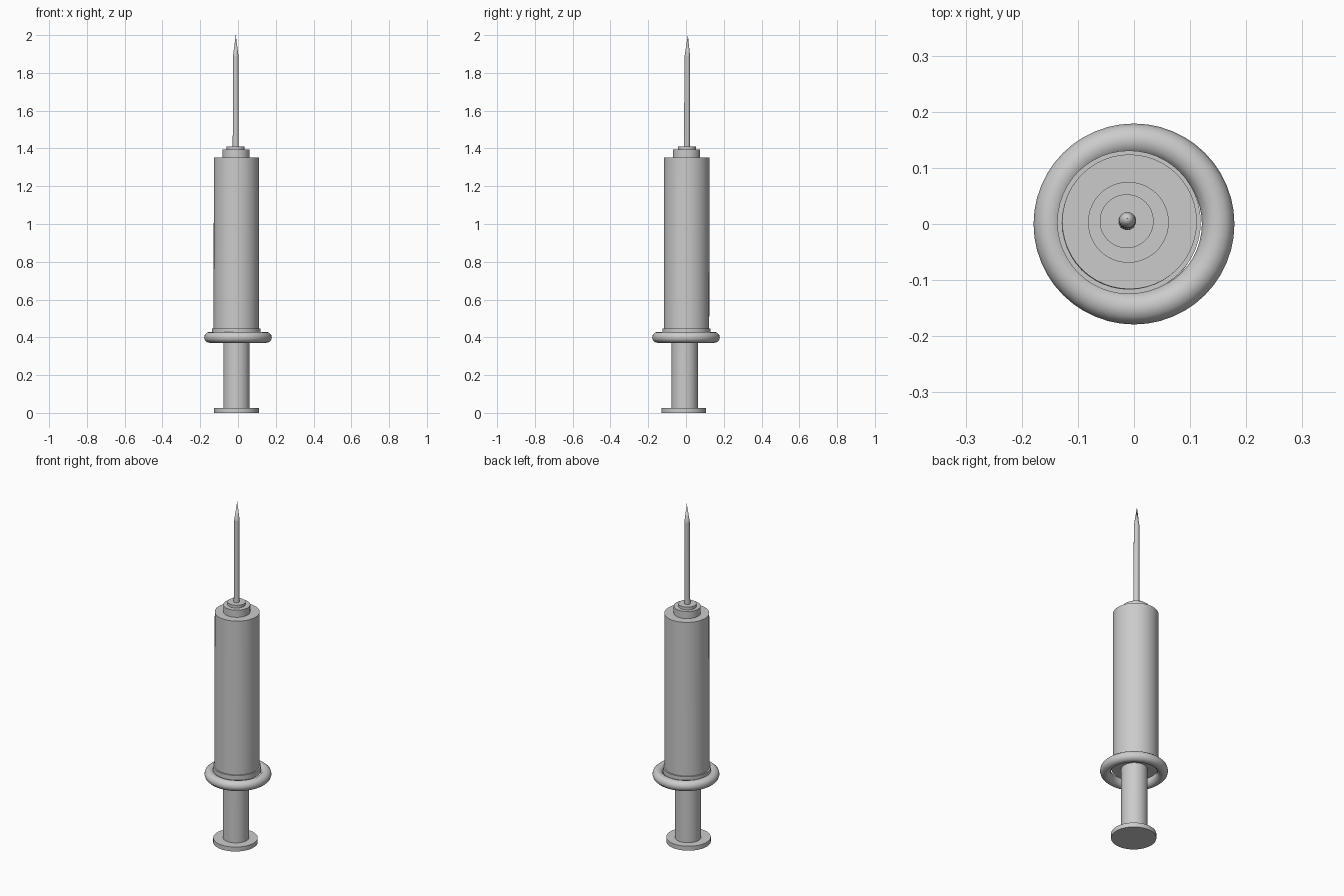
import bpy
import math
from mathutils import Vector

cube = bpy.data.objects.get("Cube")
if cube:
    bpy.data.objects.remove(cube, do_unlink=True)

grey = bpy.data.materials.new("light_grey")
grey.use_nodes = True
COLOR = (0.6, 0.6, 0.6, 1)
grey.diffuse_color = COLOR
grey.node_tree.nodes["Principled BSDF"].inputs["Base Color"].default_value = COLOR


def finish(name):
    obj = bpy.context.object
    obj.name = name
    obj.data.materials.append(grey)
    bpy.ops.object.shade_smooth_by_angle(angle=math.radians(40))
    return obj


def rod(name, bottom, top, r1, r2=None, sides=48):
    """Round bar or cone between two points, so that it may lean slightly."""
    a, b = Vector(bottom), Vector(top)
    axis = b - a
    bpy.ops.mesh.primitive_cone_add(
        vertices=sides, radius1=r1, radius2=r1 if r2 is None else r2,
        depth=axis.length, location=(a + b) / 2,
        rotation=axis.to_track_quat('Z', 'Y').to_euler())
    return finish(name)


# Plunger
rod("thumb_rest", (-0.008, -0.012, 0), (-0.008, -0.012, 0.026), 0.119)
rod("plunger_rod", (-0.008, -0.007, 0.02), (-0.008, -0.006, 0.45), 0.07)

# Finger grip ring and the collar above it
bpy.ops.mesh.primitive_torus_add(
    major_segments=48, minor_segments=12, major_radius=0.15,
    minor_radius=0.029, location=(0, 0, 0.4))
finish("finger_ring")
rod("barrel_collar", (-0.009, 0.003, 0.415), (-0.009, 0.003, 0.446), 0.128)

# Barrel and stepped neck
rod("barrel", (-0.009, 0.003, 0.43), (-0.008, 0.004, 1.352), 0.12)
rod("neck", (-0.01, 0.003, 1.34), (-0.01, 0.003, 1.394), 0.072)
rod("needle_hub", (-0.013, 0.005, 1.38), (-0.013, 0.005, 1.41), 0.048)

# Needle with a tapered point
rod("needle", (-0.012, 0.005, 1.40), (-0.012, 0.007, 1.89), 0.016, 0.0145, 24)
rod("needle_point", (-0.012, 0.007, 1.89), (-0.012, 0.01, 2.0), 0.0145, 0, 24)
